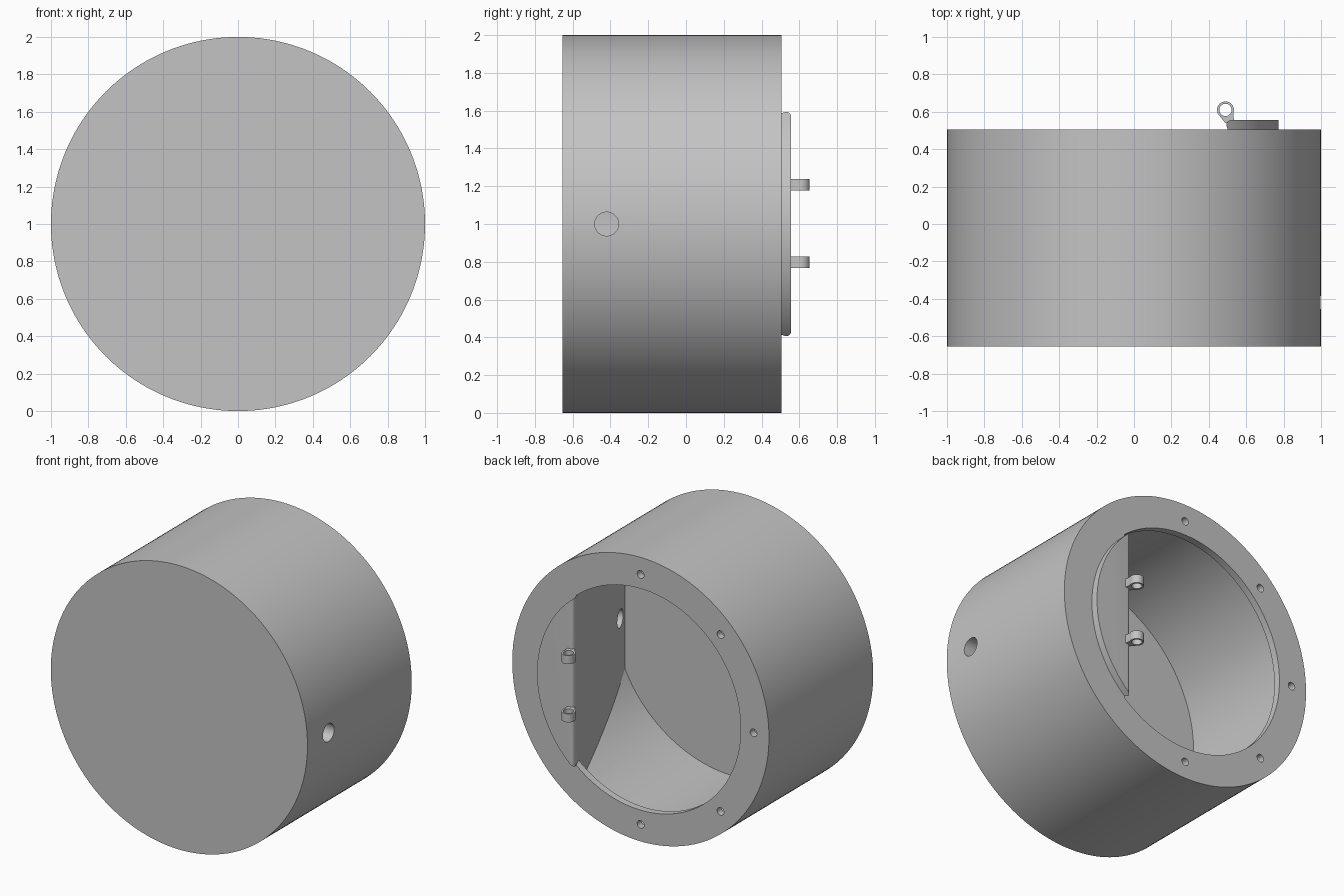
import bpy, bmesh, math
from mathutils import Matrix, Vector

if "Cube" in bpy.data.objects:
    bpy.data.objects.remove(bpy.data.objects["Cube"], do_unlink=True)

BACK, FRONT, FLOOR = 0.505, -0.655, -0.52    # rim, closed face and cavity floor along y
LID_TOP, RIM = 0.555, 0.05
SLOPE = 0.33                                 # lean of the inner wall

grey = bpy.data.materials.new("light grey")
grey.use_nodes = True
colour = (0.55, 0.55, 0.55, 1)
grey.diffuse_color = colour
grey.node_tree.nodes["Principled BSDF"].inputs["Base Color"].default_value = colour


def add_object(name, bm):
    bmesh.ops.recalc_face_normals(bm, faces=bm.faces[:])
    mesh = bpy.data.meshes.new(name)
    bm.to_mesh(mesh)
    bm.free()
    mesh.materials.append(grey)
    obj = bpy.data.objects.new(name, mesh)
    bpy.context.collection.objects.link(obj)
    return obj


def rod(name, radius, start, end, sides=128):
    """Cylinder between two points."""
    a, b = Vector(start), Vector(end)
    turn = (b - a).to_track_quat("Z", "Y").to_matrix().to_4x4()
    bm = bmesh.new()
    bmesh.ops.create_cone(bm, cap_ends=True, segments=sides, radius1=radius, radius2=radius,
                          depth=(b - a).length, matrix=Matrix.Translation((a + b) / 2) @ turn)
    return add_object(name, bm)


def prism(name, outline, z0, z1):
    """Outline in x and y, extruded upwards."""
    bm = bmesh.new()
    face = bm.faces.new([bm.verts.new((x, y, z0)) for x, y in outline])
    new = bmesh.ops.extrude_face_region(bm, geom=[face])["geom"]
    bmesh.ops.translate(bm, vec=(0, 0, z1 - z0),
                        verts=[v for v in new if isinstance(v, bmesh.types.BMVert)])
    return add_object(name, bm)


def combine(target, tool, operation):
    """Apply a boolean and remove the tool."""
    mod = target.modifiers.new("cut", "BOOLEAN")
    mod.object, mod.operation, mod.solver = tool, operation, "EXACT"
    graph = bpy.context.evaluated_depsgraph_get()
    old = target.data
    result = bpy.data.meshes.new_from_object(target.evaluated_get(graph))
    target.modifiers.clear()
    target.data = result
    bpy.data.meshes.remove(old)
    bpy.data.objects.remove(tool, do_unlink=True)


def wall_x(y):
    return 0.485 + SLOPE * (LID_TOP - y)


def arc(cx, cy, radius, a0, a1, steps):
    return [(cx + radius * math.cos(math.radians(a0 + (a1 - a0) * i / steps)),
             cy + radius * math.sin(math.radians(a0 + (a1 - a0) * i / steps)))
            for i in range(steps + 1)]


# Cavity: wide chamber behind a narrower opening, closed off by the leaning wall
cavity = rod("chamber_cutter", 0.93, (0, FLOOR, 1), (0, BACK - RIM, 1))
combine(cavity, rod("opening_cutter", 0.78, (0, BACK - 0.1, 1), (0, 0.7, 1)), "UNION")
low, high = -0.8, 0.9
combine(cavity, prism("wall_block", [(wall_x(low), low), (1.5, low), (1.5, high),
                                     (wall_x(high), high)], -0.5, 2.5), "DIFFERENCE")

# Drum body with screw holes in the rim and one cable hole in the side
body = rod("drum_body", 1, (0, FRONT, 1), (0, BACK, 1), 160)
combine(body, cavity, "DIFFERENCE")
for i in range(5):
    a = math.radians(90 + 45 * i)
    x, z = 0.88 * math.cos(a), 1 + 0.88 * math.sin(a)
    combine(body, rod("screw_cutter", 0.027, (x, BACK - 0.1, z), (x, BACK + 0.1, z), 24),
            "DIFFERENCE")
combine(body, rod("cable_cutter", 0.063, (0.5, -0.42, 1), (1.2, -0.42, 1), 48), "DIFFERENCE")

# Fixed lid segment, rounded along its straight edge
r = 0.025
base = BACK - RIM
edge = arc(wall_x(LID_TOP - r) + r, LID_TOP - r, r, 90, 180, 8)
lid = prism("lid_segment", edge + [(wall_x(base), base), (1, base), (1, LID_TOP)], 0, 2)
combine(lid, rod("lid_disc", 0.772, (0, base - 0.1, 1), (0, LID_TOP + 0.1, 1)), "INTERSECT")

# Hinge eyes: a round eye on a short foot
eyes = []
cx, cy = 0.489, 0.61
for name, z in (("lower_hinge_eye", 0.798), ("upper_hinge_eye", 1.208)):
    outline = arc(cx, cy, 0.045, 0, 200, 24) + [(0.486, 0.535), (0.535, 0.535)]
    outline = arc(cx, cy, 0.045, -20, 225, 32) + [(0.488, 0.54), (0.535, 0.54)]
    eye = prism(name, outline, z - 0.03, z + 0.03)
    combine(eye, rod("pin_cutter", 0.033, (cx, cy, z - 0.1), (cx, cy, z + 0.1), 32), "DIFFERENCE")
    eyes.append(eye)

# Smooth round surfaces, sharp edges
bpy.ops.object.select_all(action="DESELECT")
for obj in [body, lid] + eyes:
    obj.select_set(True)
bpy.context.view_layer.objects.active = body
bpy.ops.object.shade_smooth_by_angle(angle=math.radians(30))
